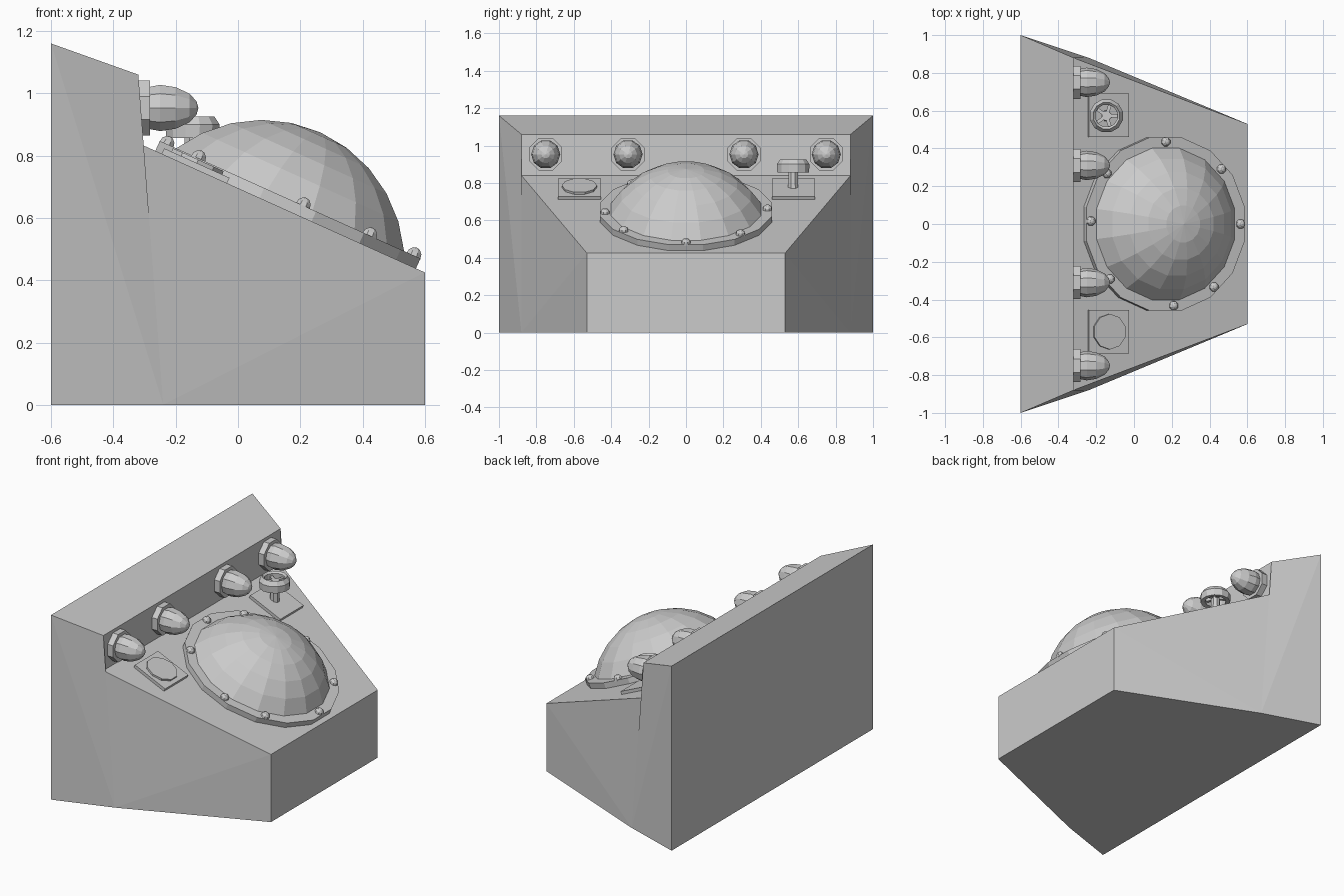
import bpy, bmesh
from math import radians, sin, cos, pi, atan2, sqrt, asin
from mathutils import Matrix, Vector

if "Cube" in bpy.data.objects:
    bpy.data.objects.remove(bpy.data.objects["Cube"])

TILT = atan2(0.415, 0.92)          # slope of the control panel


def finish(name, bm, mat=Matrix()):
    bmesh.ops.recalc_face_normals(bm, faces=bm.faces)
    me = bpy.data.meshes.new(name)
    bm.to_mesh(me)
    bm.free()
    ob = bpy.data.objects.new(name, me)
    ob.matrix_world = mat
    bpy.context.collection.objects.link(ob)
    return ob


def lathe(name, profile, segs, mat, closed=False):
    """Revolve (radius, height) points about local z; ends are capped unless closed."""
    bm = bmesh.new()
    rings = []
    for r, z in profile:
        if r == 0:
            rings.append([bm.verts.new((0, 0, z))] * segs)
        else:
            rings.append([bm.verts.new((r * cos(a), r * sin(a), z))
                          for a in [2 * pi * (i + 0.5) / segs for i in range(segs)]])
    pairs = list(zip(rings, rings[1:])) + ([(rings[-1], rings[0])] if closed else [])
    for a, b in pairs:
        for i in range(segs):
            j = (i + 1) % segs
            bm.faces.new(list(dict.fromkeys((a[i], a[j], b[j], b[i]))))
    if not closed:
        for ring, (r, z) in ((rings[0], profile[0]), (rings[-1], profile[-1])):
            if r:
                bm.faces.new(ring)
    return finish(name, bm, mat)


def box(name, size, mat):
    bm = bmesh.new()
    bmesh.ops.create_cube(bm, size=1, matrix=Matrix.Diagonal((*size, 1)))
    return finish(name, bm, mat)


def on_slope(x, y, lift=0):
    z = 0.84 - (x + 0.32) * 0.415 / 0.92
    return (Matrix.Translation((x, y, z)) @ Matrix.Rotation(TILT, 4, 'Y')
            @ Matrix.Translation((0, 0, lift)))


# Console body: side profile (x, z, half width)
side = [(-0.6, 0, 1), (-0.24, 0, 0.88), (0.6, 0, 0.53), (0.6, 0.425, 0.53),
        (-0.32, 0.84, 0.88), (-0.32, 1.06, 0.88), (-0.6, 1.16, 1)]
bm = bmesh.new()
left = [bm.verts.new((x, -w, z)) for x, z, w in side]
right = [bm.verts.new((x, w, z)) for x, z, w in side]
for i in range(len(side)):
    j = (i + 1) % len(side)
    bm.faces.new((left[i], left[j], right[j], right[i]))
for s in (left, right):            # side walls fanned from the lower bend
    for i in range(2, 7):
        bm.faces.new((s[1], s[i], s[(i + 1) % 7]))
finish("console_body", bm)

# Round flange and domed cover
centre = on_slope(0.153, 0)
lathe("dome_flange", [(0.468, -0.01), (0.468, 0.035)], 16, centre)
R, drop = 0.472, 0.23
edge = asin(0.41 / R)
cap = [(R * sin(edge * k / 5), R * cos(edge * k / 5) - drop + 0.03) for k in range(5, 0, -1)]
lathe("dome", cap + [(0, R - drop + 0.03)], 16, centre)

# Rivets around the flange
for n, deg in enumerate((0, 42, 90, 142, 178, -138, -84, -50)):
    a = radians(deg)
    lathe(f"rivet_{n + 1}", [(0.027, -0.005), (0.023, 0.013), (0.012, 0.024), (0, 0.027)], 8,
          centre @ Matrix.Translation((0.435 * cos(a), 0.435 * sin(a), 0.035)))

# Bullet lamps on the upright strip
for n, y in enumerate((-0.75, -0.31, 0.31, 0.75)):
    m = Matrix.Translation((-0.32, y, 0.953)) @ Matrix.Rotation(pi / 2, 4, 'Y')
    lathe(f"lamp_base_{n + 1}", [(0.095, -0.01), (0.095, 0.038)], 8, m)
    lathe(f"lamp_bulb_{n + 1}", [(0.07, 0.03), (0.078, 0.07), (0.07, 0.12),
                                 (0.048, 0.165), (0.022, 0.187), (0, 0.193)], 10, m)

# Square plates either side, with a flat button on one
for name, y in (("button_plate", -0.57), ("wheel_plate", 0.575)):
    box(name, (0.23, 0.23, 0.03), on_slope(-0.14, y, 0.004))
lathe("button", [(0.094, 0), (0.094, 0.012)], 10, on_slope(-0.14, -0.57, 0.019))

# Hand wheel on a stem
hub = Matrix.Translation((-0.146, 0.573, 0))
lathe("wheel_stem", [(0.03, 0.75), (0.026, 0.9)], 8, hub)
lathe("wheel_rim", [(0.062, 0.86), (0.088, 0.857), (0.09, 0.9), (0.072, 0.926), (0.06, 0.915)],
      12, hub, closed=True)
for n in range(5):
    box(f"wheel_spoke_{n + 1}", (0.07, 0.018, 0.025),
        hub @ Matrix.Rotation(2 * pi * n / 5, 4, 'Z') @ Matrix.Translation((0.035, 0, 0.888)))
